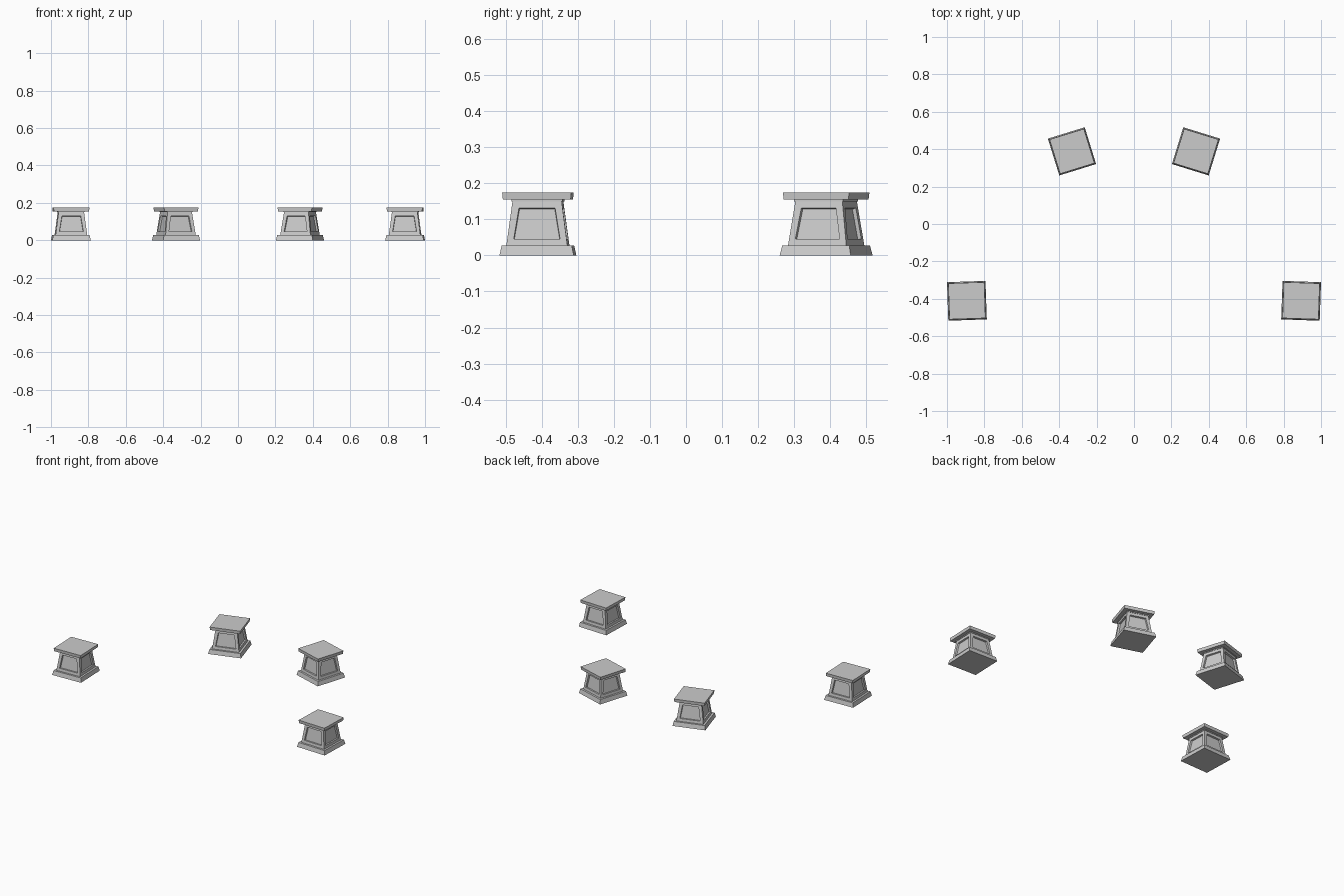
import bpy, bmesh
from math import radians

if "Cube" in bpy.data.objects:
    bpy.data.objects.remove(bpy.data.objects["Cube"])


def frustum(bm, w0, w1, z0, z1):
    # Square tapered block; returns its side faces
    rings = []
    for w, z in ((w0, z0), (w1, z1)):
        h = w / 2
        rings.append([bm.verts.new((x * h, y * h, z))
                      for x, y in ((-1, -1), (1, -1), (1, 1), (-1, 1))])
    a, b = rings
    bm.faces.new(a[::-1])
    bm.faces.new(b)
    return [bm.faces.new((a[i], a[(i + 1) % 4], b[(i + 1) % 4], b[i]))
            for i in range(4)]


# Shared pedestal mesh
bm = bmesh.new()
frustum(bm, 0.206, 0.194, 0.0, 0.028)            # plinth
body = frustum(bm, 0.169, 0.136, 0.028, 0.151)   # tapered body
frustum(bm, 0.142, 0.142, 0.150, 0.156)          # thin collar
frustum(bm, 0.188, 0.192, 0.155, 0.175)          # top slab

# Recessed panel on every side of the body
bm.normal_update()
bmesh.ops.inset_individual(bm, faces=body, thickness=0.027, depth=0.0)
bmesh.ops.inset_individual(bm, faces=body, thickness=0.002, depth=-0.010)
bmesh.ops.recalc_face_normals(bm, faces=bm.faces)
mesh = bpy.data.meshes.new("pedestal")
bm.to_mesh(mesh)
bm.free()

# Mirrored pairs, each turned slightly
for row, x, y, turn in (("front", 0.8935, -0.4105, 2.0),
                        ("back", 0.3315, 0.3885, 17.2)):
    for side, s in (("left", -1), ("right", 1)):
        ob = bpy.data.objects.new(f"{row}_{side}_pedestal", mesh)
        ob.location = (s * x, y, 0)
        ob.rotation_euler.z = radians(-s * turn)
        bpy.context.collection.objects.link(ob)
